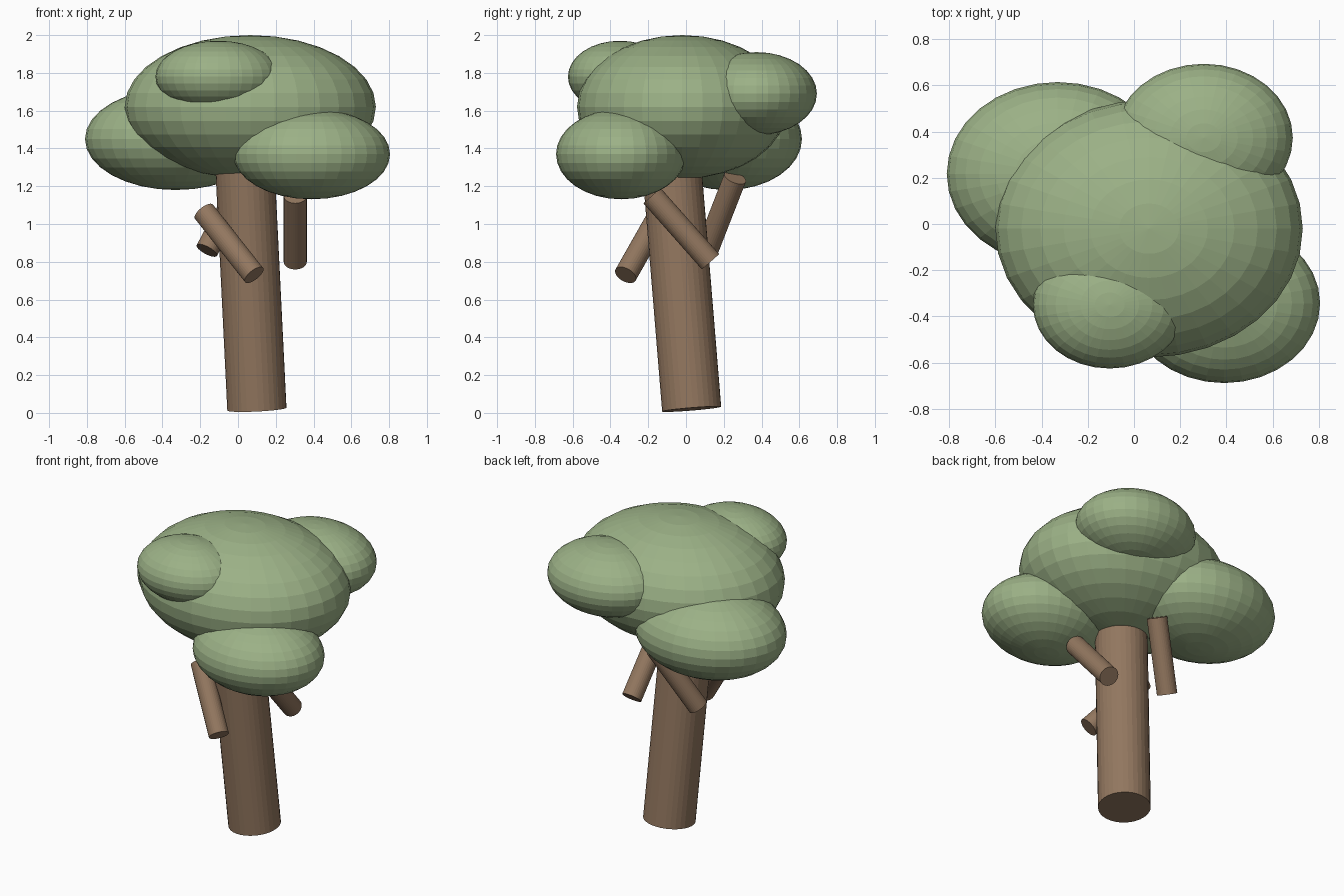
import bpy
from mathutils import Vector

if "Cube" in bpy.data.objects:
    bpy.data.objects.remove(bpy.data.objects["Cube"])


def material(name, rgb):
    m = bpy.data.materials.new(name)
    m.diffuse_color = (*rgb, 1)
    m.use_nodes = True
    m.node_tree.nodes["Principled BSDF"].inputs["Base Color"].default_value = m.diffuse_color
    return m


bark = material("bark", (0.29, 0.185, 0.115))
leaf = material("leaf", (0.33, 0.44, 0.24))


def limb(name, low, high, radius):
    """Straight cylinder between two end centres."""
    low, high = Vector(low), Vector(high)
    axis = high - low
    bpy.ops.mesh.primitive_cylinder_add(vertices=32, radius=radius, depth=axis.length,
                                        location=(low + high) / 2)
    ob = bpy.context.object
    ob.name = name
    ob.rotation_euler = axis.to_track_quat('Z', 'Y').to_euler()
    ob.data.materials.append(bark)


def foliage(name, centre, radii):
    """Flattened, faceted leaf mass."""
    bpy.ops.mesh.primitive_uv_sphere_add(segments=32, ring_count=16, radius=1, location=centre)
    ob = bpy.context.object
    ob.name = name
    ob.scale = radii
    bpy.ops.object.transform_apply(location=False, rotation=False, scale=True)
    ob.data.materials.append(leaf)


# leaning trunk
limb("trunk", (0.10, 0.03, 0.02), (0.034, -0.08, 1.36), 0.157)

# loose branches around the trunk
limb("front_branch", (0.085, -0.32, 0.73), (-0.18, -0.13, 1.065), 0.061)
limb("right_branch", (0.303, 0.13, 0.80), (0.303, -0.18, 1.15), 0.061)
limb("back_branch", (-0.165, 0.11, 0.86), (0.04, 0.26, 1.245), 0.061)

# canopy
foliage("main_canopy", (0.065, -0.02, 1.62), (0.665, 0.557, 0.38))
foliage("back_left_canopy", (-0.33, 0.217, 1.45), (0.48, 0.397, 0.27))
foliage("front_right_canopy", (0.39, -0.343, 1.37), (0.415, 0.345, 0.239))
foliage("back_right_canopy", (0.302, 0.373, 1.69), (0.385, 0.32, 0.22))
foliage("front_left_canopy", (-0.105, -0.35, 1.78), (0.332, 0.275, 0.19))
